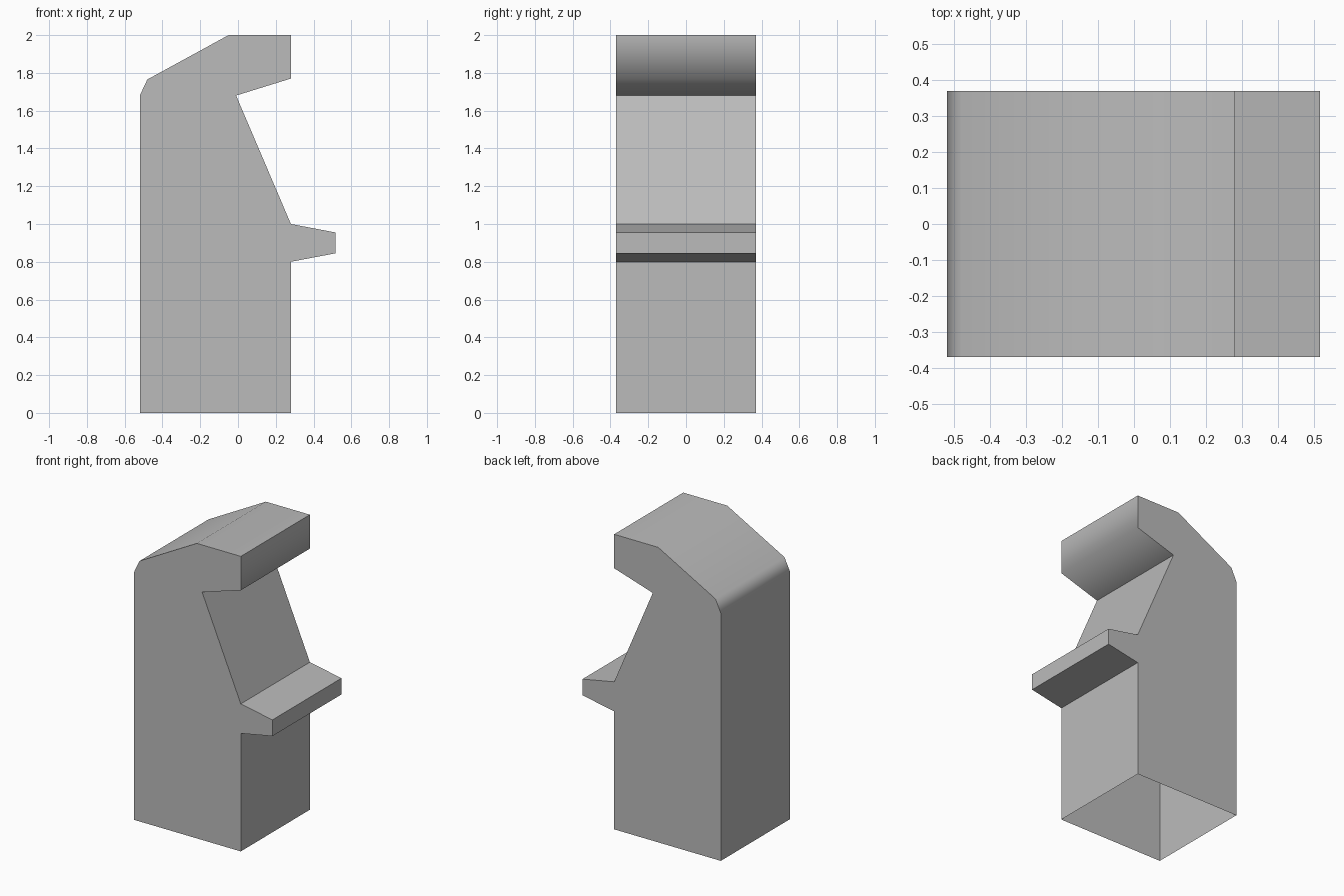
import bpy
import bmesh

if "Cube" in bpy.data.objects:
    bpy.data.objects.remove(bpy.data.objects["Cube"], do_unlink=True)

HALF_WIDTH = 0.37

# Side profile of the cabinet: x, z, and whether the corner is shaded softly
PROFILE = [
    (-0.52, 0.0, False),    # back foot
    (-0.52, 1.68, True),    # top of back wall
    (-0.48, 1.765, True),   # back chamfer
    (-0.05, 2.0, True),     # top of roof slope
    (0.28, 2.0, False),     # canopy front
    (0.28, 1.77, True),     # canopy lip
    (-0.01, 1.68, False),   # top of screen
    (0.28, 1.0, False),     # bottom of screen
    (0.517, 0.955, False),  # control shelf
    (0.517, 0.845, False),
    (0.28, 0.80, False),    # front panel
    (0.28, 0.0, False),     # front foot
]

# Material
grey = bpy.data.materials.new("cabinet grey")
grey.use_nodes = True
colour = (0.5, 0.5, 0.5, 1.0)
grey.diffuse_color = colour
grey.node_tree.nodes["Principled BSDF"].inputs["Base Color"].default_value = colour

# Two matching side panels joined by strips; the underside stays open
bm = bmesh.new()
near = [bm.verts.new((x, -HALF_WIDTH, z)) for x, z, soft in PROFILE]
far = [bm.verts.new((x, HALF_WIDTH, z)) for x, z, soft in PROFILE]
bm.faces.new(near[::-1])
bm.faces.new(far)
for i in range(len(PROFILE) - 1):
    bm.faces.new((near[i], near[i + 1], far[i + 1], far[i]))
bmesh.ops.recalc_face_normals(bm, faces=bm.faces)

# Soft corners blend, all other edges stay crisp
for face in bm.faces:
    face.smooth = True
for edge in bm.edges:
    edge.smooth = False
for a, b, (x, z, soft) in zip(near, far, PROFILE):
    if soft:
        bm.edges.get((a, b)).smooth = True

mesh = bpy.data.meshes.new("cabinet_body")
bm.to_mesh(mesh)
bm.free()
mesh.materials.append(grey)
cabinet = bpy.data.objects.new("cabinet_body", mesh)
bpy.context.collection.objects.link(cabinet)

# Large faces dominate the soft shading
weighted = cabinet.modifiers.new("weighted_normals", 'WEIGHTED_NORMAL')
weighted.keep_sharp = True
